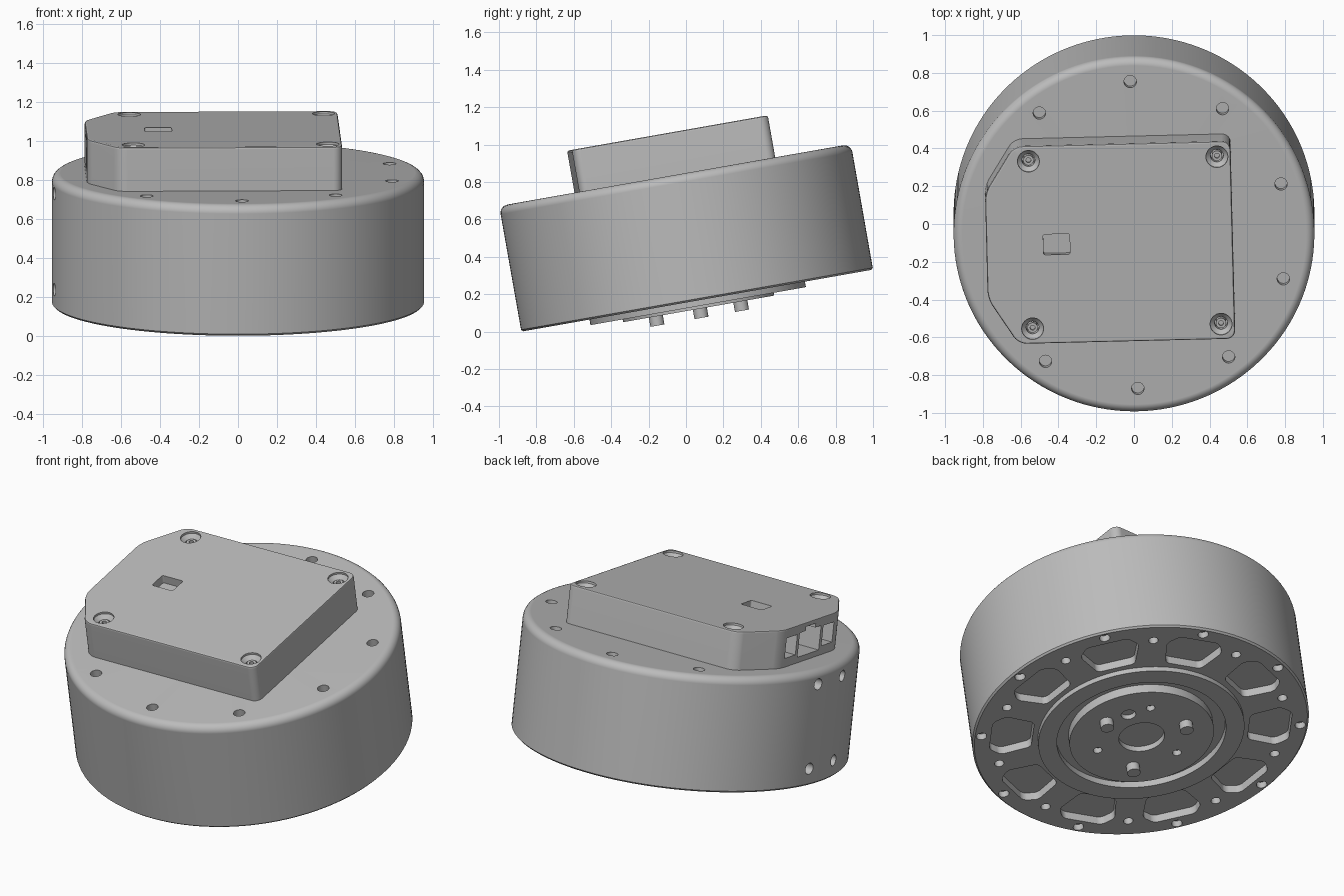
import bpy, bmesh
from math import radians, sin, cos, pi
from mathutils import Matrix, Vector

cube = bpy.data.objects.get("Cube")
if cube:
    bpy.data.objects.remove(cube)

# Main sizes in the untilted frame of the motor
R, H, TOP, FILLET = 0.955, 0.682, 0.91, 0.045
POSE = (Matrix.Translation((0, 0.06, 0.166))
        @ Matrix.Rotation(radians(10), 4, 'X') @ Matrix.Rotation(radians(1.4), 4, 'Z'))

grey = bpy.data.materials.new("plain grey")
grey.use_nodes = True
grey.diffuse_color = (0.5, 0.5, 0.5, 1)
grey.node_tree.nodes["Principled BSDF"].inputs["Base Color"].default_value = grey.diffuse_color


def polar(r, deg):
    return Vector((r * cos(radians(deg)), r * sin(radians(deg)), 0))


def lathe(bm, profile, at=(0, 0, 0), steps=32):
    """Revolve (radius, height) points round z, starting and ending on the axis."""
    part = bmesh.new()
    vs = [part.verts.new((r, 0, z)) for r, z in profile]
    es = [part.edges.new(pair) for pair in zip(vs, vs[1:])]
    bmesh.ops.spin(part, geom=vs + es, cent=(0, 0, 0), axis=(0, 0, 1),
                   angle=2 * pi, steps=steps)
    bmesh.ops.remove_doubles(part, verts=part.verts[:], dist=1e-5)
    bmesh.ops.translate(part, verts=part.verts[:], vec=at)
    merge(bm, part)


def rod(bm, r, z0, z1, at, turn=None):
    part = bmesh.new()
    lathe(part, [(0, z0), (r, z0), (r, z1), (0, z1)], steps=24)
    if turn:
        bmesh.ops.transform(part, matrix=turn, verts=part.verts[:])
    bmesh.ops.translate(part, verts=part.verts[:], vec=at)
    merge(bm, part)


def prism(bm, outline, z0, z1, rounding=0, top_edge=0, turn=None):
    """Extrude an outline along z, optionally with rounded corners."""
    part = bmesh.new()
    face = part.faces.new([part.verts.new((p[0], p[1], z0)) for p in outline])
    ext = bmesh.ops.extrude_face_region(part, geom=[face])
    bmesh.ops.translate(part, vec=(0, 0, z1 - z0),
                        verts=[g for g in ext["geom"] if isinstance(g, bmesh.types.BMVert)])
    if rounding:
        upright = [e for e in part.edges if abs(e.verts[0].co.z - e.verts[1].co.z) > 1e-4]
        bmesh.ops.bevel(part, geom=upright, offset=rounding, segments=6, profile=0.5, affect='EDGES')
    if top_edge:
        rim = [e for e in part.edges if all(abs(v.co.z - z1) < 1e-5 for v in e.verts)]
        bmesh.ops.bevel(part, geom=rim, offset=top_edge, segments=2, profile=0.5, affect='EDGES')
    if turn:
        bmesh.ops.transform(part, matrix=turn, verts=part.verts[:])
    merge(bm, part)


def merge(bm, part):
    bmesh.ops.recalc_face_normals(part, faces=part.faces[:])
    tmp = bpy.data.meshes.new("tmp")
    part.to_mesh(tmp)
    part.free()
    bm.from_mesh(tmp)
    bpy.data.meshes.remove(tmp)


def make(name, bm, cutter=None):
    def to_object(label, b):
        mesh = bpy.data.meshes.new(label)
        b.to_mesh(mesh)
        b.free()
        mesh.materials.append(grey)
        ob = bpy.data.objects.new(label, mesh)
        bpy.context.collection.objects.link(ob)
        ob.matrix_world = POSE
        return ob
    ob = to_object(name, bm)
    if cutter:
        tool = to_object(name + "_cutter", cutter)
        mod = ob.modifiers.new("cut", 'BOOLEAN')
        mod.operation, mod.solver, mod.object = 'DIFFERENCE', 'EXACT', tool
        bpy.context.view_layer.update()
        deps = bpy.context.evaluated_depsgraph_get()
        cut = bpy.data.meshes.new_from_object(ob.evaluated_get(deps))
        ob.modifiers.clear()
        ob.data = cut
        bpy.data.objects.remove(tool)
    bpy.ops.object.select_all(action='DESELECT')
    ob.select_set(True)
    bpy.context.view_layer.objects.active = ob
    bpy.ops.object.shade_smooth_by_angle(angle=radians(30))
    ob.modifiers.new("even shading", 'WEIGHTED_NORMAL').keep_sharp = True
    return ob


# Round housing with stepped output hub underneath
body, cuts = bmesh.new(), bmesh.new()
arc = [(R - FILLET + FILLET * sin(radians(a)), H - FILLET + FILLET * cos(radians(a)))
       for a in range(0, 91, 15)]
hub = [(0.585, 0), (0.585, -0.03), (0.48, -0.03), (0.48, 0.01), (0.41, 0.01), (0.41, -0.045),
       (0.13, -0.045), (0.13, -0.01), (0, -0.01)]
lathe(body, [(0, H)] + arc + [(R, 0.01), (R - 0.01, 0)] + hub, steps=144)

# Ten-fold pattern: top holes, bottom holes, rim screw holes, pockets
for i in range(10):
    a = 36 * i + 18
    if i not in (4, 5):
        rod(cuts, 0.033, H - 0.05, H + 0.1, polar(0.825, a))
    rod(cuts, 0.027, -0.1, 0.06, polar(0.825, a))
    rod(cuts, 0.03, -0.1, 0.04, polar(0.908, 36 * i))
    pocket = [(0.625, -10), (0.8, -12.3), (0.862, -8), (0.862, 8), (0.8, 12.3), (0.625, 10)]
    prism(cuts, [polar(r, a - 18 + d) for r, d in pocket], -0.1, 0.05, rounding=0.025)

# Hub holes and side mounting holes
for a in (60, 180, 300):
    rod(cuts, 0.025, -0.1, -0.01, polar(0.265, a))
rod(cuts, 0.042, -0.1, -0.015, polar(0.23, 30))
for y in (-0.125, 0.125):
    for z in (0.1, 0.6):
        rod(cuts, 0.033, -0.1, 0.1, (-R, y, z), Matrix.Rotation(pi / 2, 4, 'Y'))
make("housing", body, cuts)

# Dowel pins on the hub
for i in range(3):
    pin = bmesh.new()
    rod(pin, 0.038, -0.095, -0.03, polar(0.265, 120 * i))
    make("hub_pin_%d" % (i + 1), pin)

# Electronics cover with two clipped corners
cover, cuts = bmesh.new(), bmesh.new()
half = [(0.523, 0.532), (-0.625, 0.532), (-0.782, 0.285)]
outline = half + [(x, -y) for x, y in reversed(half)]
prism(cover, outline, H - 0.01, TOP, rounding=0.045, top_edge=0.012)

# Countersunk screws in the cover corners
corners = [(x, y) for x in (-0.548, 0.45) for y in (-0.45, 0.45)]
for x, y in corners:
    lathe(cuts, [(0, -0.09), (0.034, -0.09), (0.034, -0.035), (0.058, -0.012), (0.058, 0.05), (0, 0.05)],
          at=(x, y, TOP))

# Top socket and the three connector ports in the end wall
prism(cuts, [(-0.48, -0.055), (-0.34, -0.055), (-0.34, 0.055), (-0.48, 0.055)],
      TOP - 0.05, TOP + 0.05, rounding=0.01)
sideways = Matrix(((0, 0, 1, 0), (1, 0, 0, 0), (0, 1, 0, 0), (0, 0, 0, 1)))
for y in (-0.19, 0.19):
    prism(cuts, [(y - 0.055, 0.735), (y + 0.055, 0.735), (y + 0.055, 0.855), (y - 0.055, 0.855)],
          -0.9, -0.68, turn=sideways)
notch = [(0.11, 0.715), (0.11, 0.86), (0.05, 0.86), (0.05, 0.885)]
prism(cuts, notch + [(-y, z) for y, z in reversed(notch)], -0.9, -0.64, turn=sideways)
make("electronics_cover", cover, cuts)

for i, (x, y) in enumerate(corners):
    screw = bmesh.new()
    lathe(screw, [(0, -0.1), (0.027, -0.1), (0.027, -0.03), (0.013, -0.03), (0.013, -0.05), (0, -0.05)],
          at=(x, y, TOP))
    make("cover_screw_%d" % (i + 1), screw)
